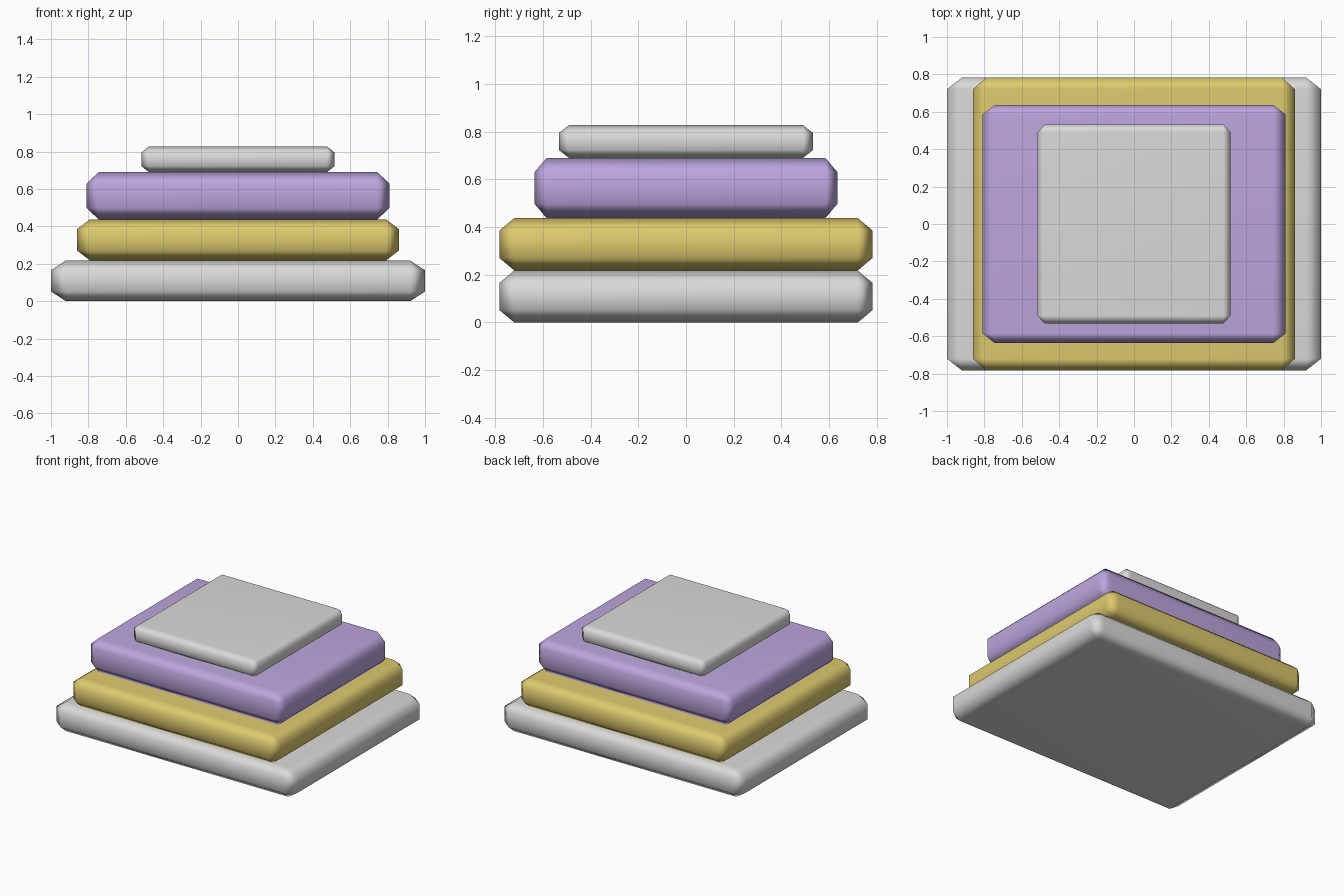
import bpy, bmesh
from mathutils import Vector

if "Cube" in bpy.data.objects:
    bpy.data.objects.remove(bpy.data.objects["Cube"])


def material(name, rgb):
    m = bpy.data.materials.new(name)
    m.diffuse_color = (*rgb, 1.0)
    m.use_nodes = True
    m.node_tree.nodes["Principled BSDF"].inputs["Base Color"].default_value = m.diffuse_color
    return m


pale_grey = material("pale grey", (0.71, 0.70, 0.69))
gold = material("gold", (0.73, 0.59, 0.155))
lilac = material("lilac", (0.51, 0.38, 0.73))


def slab(name, hx, hy, z0, z1, mat):
    """Chamfered block; chamfer depth is proportional to each dimension."""
    half = Vector((hx, hy, (z1 - z0) / 2))
    cut = Vector((0.08 * hx, 0.08 * hy, 0.48 * half.z))
    bm = bmesh.new()
    # each corner gives three points, one on each of its neighbouring faces
    for sx in (-1, 1):
        for sy in (-1, 1):
            for sz in (-1, 1):
                for axis in range(3):
                    p = half - cut
                    p[axis] = half[axis]
                    bm.verts.new((sx * p.x, sy * p.y, sz * p.z))
    bmesh.ops.convex_hull(bm, input=bm.verts[:])
    bmesh.ops.dissolve_limit(bm, angle_limit=0.01, verts=bm.verts[:], edges=bm.edges[:])
    bmesh.ops.recalc_face_normals(bm, faces=bm.faces[:])
    for f in bm.faces:
        f.smooth = True
    me = bpy.data.meshes.new(name)
    bm.to_mesh(me)
    bm.free()
    me.materials.append(mat)
    ob = bpy.data.objects.new(name, me)
    ob.location.z = (z0 + z1) / 2
    bpy.context.collection.objects.link(ob)
    # large faces stay flat, chamfers blend softly
    w = ob.modifiers.new("weighted normals", 'WEIGHTED_NORMAL')
    w.mode = 'FACE_AREA'


# stacked tiers, bottom to top
slab("bottom_slab", 1.0, 0.783, 0.0, 0.218, pale_grey)
slab("second_slab", 0.86, 0.783, 0.218, 0.438, gold)
slab("third_slab", 0.81, 0.636, 0.438, 0.69, lilac)
slab("top_slab", 0.517, 0.533, 0.69, 0.828, pale_grey)
